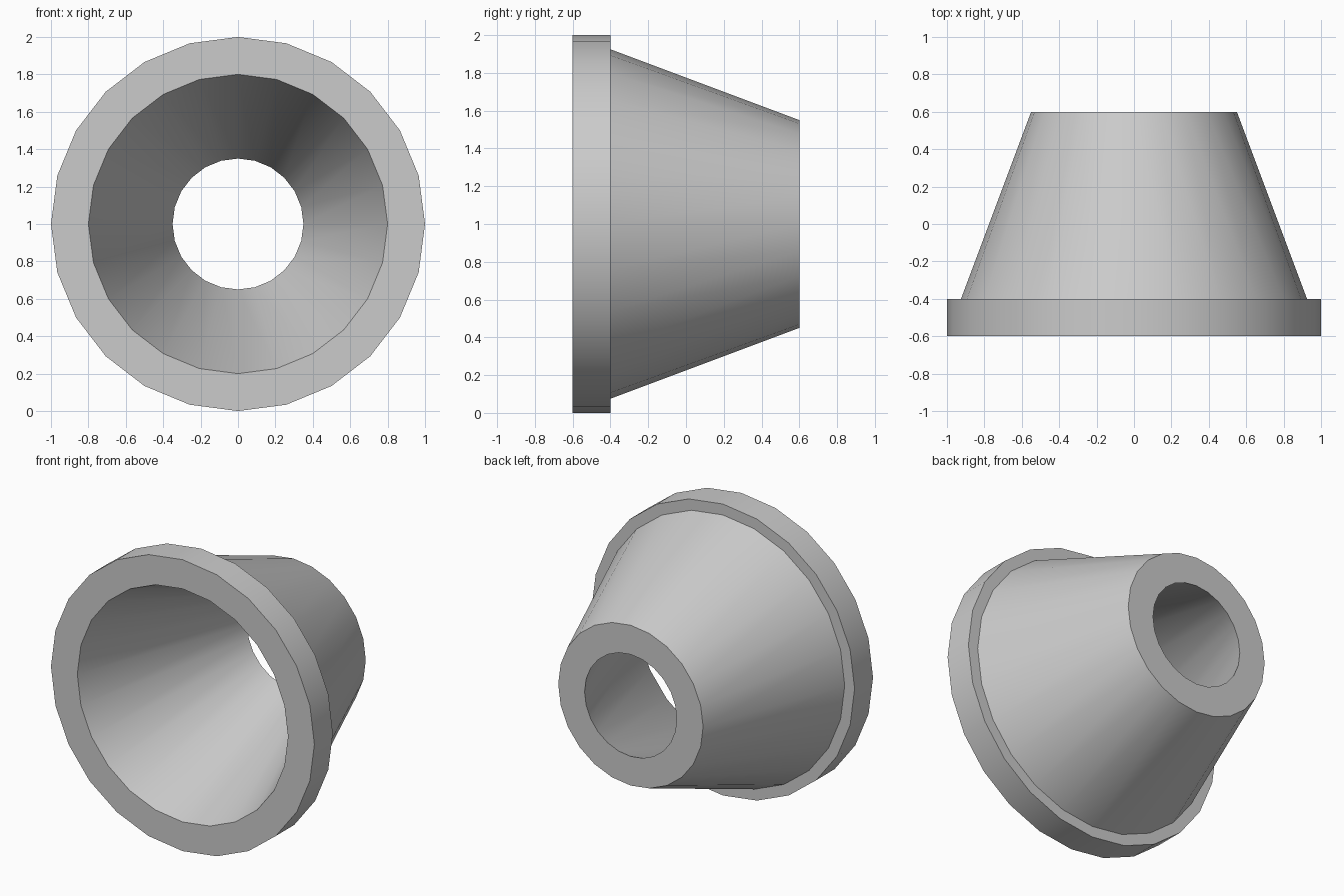
import bpy
import bmesh
import math

cube = bpy.data.objects.get("Cube")
if cube:
    bpy.data.objects.remove(cube, do_unlink=True)

SIDES = 24

# Single plain grey
grey = bpy.data.materials.new("plain_grey")
grey.use_nodes = True
color = (0.6, 0.6, 0.6, 1.0)
grey.diffuse_color = color
grey.node_tree.nodes["Principled BSDF"].inputs["Base Color"].default_value = color


def lathe(name, profile):
    """Revolve a closed (radius, y) profile around the y axis at z = 1."""
    bm = bmesh.new()
    rings = []
    for i in range(SIDES):
        a = 2 * math.pi * i / SIDES
        rings.append([bm.verts.new((r * math.cos(a), y, 1 + r * math.sin(a)))
                      for r, y in profile])
    n = len(profile)
    for i in range(SIDES):
        here, after = rings[i], rings[(i + 1) % SIDES]
        for j in range(n):
            k = (j + 1) % n
            bm.faces.new((here[j], after[j], after[k], here[k]))
    bmesh.ops.recalc_face_normals(bm, faces=bm.faces)
    mesh = bpy.data.meshes.new(name)
    bm.to_mesh(mesh)
    bm.free()
    mesh.materials.append(grey)
    obj = bpy.data.objects.new(name, mesh)
    bpy.context.collection.objects.link(obj)
    bpy.ops.object.select_all(action='DESELECT')
    obj.select_set(True)
    bpy.context.view_layer.objects.active = obj
    bpy.ops.object.shade_smooth_by_angle(angle=math.radians(30))
    return obj


# Hollow cone with a front flange and a tapered through hole
lathe("flanged_cone", [
    (0.8, -0.6),      # mouth
    (1.0, -0.6),      # flange front rim
    (1.0, -0.4),      # flange back rim
    (0.925, -0.4),    # cone base
    (0.55, 0.6),      # cone tip
    (0.35, 0.6),      # rear hole
])
